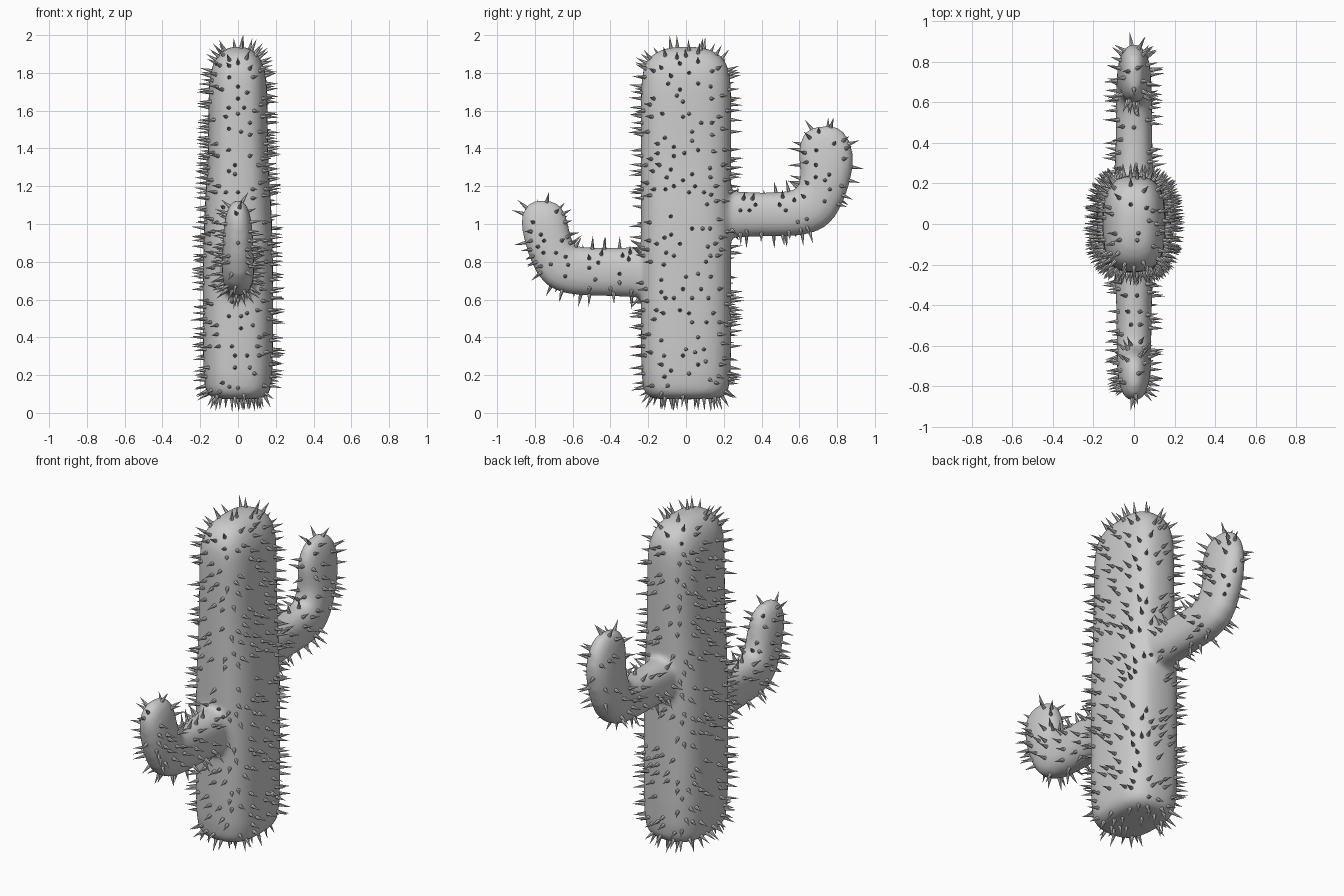
import bpy, bmesh, math, random
from mathutils import Vector, Matrix

if "Cube" in bpy.data.objects:
    bpy.data.objects.remove(bpy.data.objects["Cube"])

random.seed(4)
SEG = 28


def super_xy(t, p):
    c, s = math.cos(t), math.sin(t)
    return (math.copysign(abs(c) ** (2 / p), c), math.copysign(abs(s) ** (2 / p), s))


def loft(bm, rings, power):
    """Rings are (y, z, heading in degrees, in-plane half width, x half width)."""
    loops = []
    for y, z, ang, h, w in rings:
        a = math.radians(ang)
        n = Vector((0, -math.sin(a), math.cos(a)))
        loop = []
        for i in range(SEG):
            u, v = super_xy(2 * math.pi * i / SEG, power)
            loop.append(bm.verts.new(Vector((w * v, y, z)) + n * (h * u)))
        loops.append(loop)
    for A, B in zip(loops, loops[1:]):
        for i in range(SEG):
            j = (i + 1) % SEG
            bm.faces.new((A[i], A[j], B[j], B[i]))
    bm.faces.new(loops[0][::-1])
    bm.faces.new(loops[-1])


def new_object(name, bm):
    bmesh.ops.recalc_face_normals(bm, faces=bm.faces)
    me = bpy.data.meshes.new(name)
    bm.to_mesh(me)
    bm.free()
    ob = bpy.data.objects.new(name, me)
    bpy.context.collection.objects.link(ob)
    return ob


bm = bmesh.new()

# Trunk: (z, y half width, x half width)
trunk = [(.072, .10, .07), (.074, .18, .125), (.095, .215, .165), (.15, .24, .186),
         (.5, .241, .188), (.9, .241, .186), (1.1, .241, .177), (1.3, .241, .162),
         (1.5, .241, .158), (1.72, .241, .157), (1.81, .232, .147), (1.875, .205, .122),
         (1.915, .155, .09), (1.935, .09, .05), (1.938, .03, .015)]
loft(bm, [(0, z, 90, h, w) for z, h, w in trunk], 2.8)

# High arm towards the back
loft(bm, [(.12, 1.05, 0, .125, .10), (.24, 1.05, 0, .125, .097), (.4, 1.05, 0, .115, .09),
          (.56, 1.052, 0, .12, .09), (.635, 1.07, 20, .13, .089), (.695, 1.11, 45, .142, .087),
          (.745, 1.25, 83, .137, .083), (.742, 1.36, 93, .15, .075), (.732, 1.44, 97, .135, .063),
          (.722, 1.495, 97, .10, .045), (.715, 1.52, 97, .05, .02)], 2.3)

# Low arm towards the front
low = [(.12, .745, 0, .14, .10), (.25, .745, 0, .136, .095), (.4, .745, 0, .127, .087),
       (.58, .75, 0, .13, .086), (.635, .763, 20, .133, .086), (.695, .80, 45, .138, .085),
       (.745, .955, 83, .127, .08), (.752, 1.04, 92, .124, .069), (.752, 1.095, 92, .097, .05),
       (.752, 1.128, 92, .05, .022)]
loft(bm, [(-y, z, 180 - a, h, w) for y, z, a, h, w in low], 2.3)

# Fuse into one soft body
body = new_object("cactus_body", bm)
m = body.modifiers.new("soften", 'SUBSURF')
m.levels = m.render_levels = 1
m = body.modifiers.new("fuse", 'REMESH')
m.mode = 'VOXEL'
m.voxel_size = 0.016
m = body.modifiers.new("blend", 'SMOOTH')
m.factor = 0.5
m.iterations = 8
dg = bpy.context.evaluated_depsgraph_get()
body_mesh = bpy.data.meshes.new_from_object(body.evaluated_get(dg))
body.modifiers.clear()
body.data = body_mesh
for p in body_mesh.polygons:
    p.use_smooth = True

# Spines: small cones scattered over the skin
bm = bmesh.new()
faces = list(body_mesh.polygons)
random.shuffle(faces)
spots = []
for f in faces:
    c = f.center.copy()
    if all((c - s).length > 0.035 for s in spots):
        spots.append(c)
        n = f.normal.copy()
        tilt = Vector([random.uniform(-.12, .12) for _ in range(3)])
        d = (n + tilt).normalized()
        length = random.uniform(.062, .074)
        rot = d.to_track_quat('Z', 'Y').to_matrix().to_4x4()
        bmesh.ops.create_cone(bm, cap_ends=True, segments=7, radius1=.0115, radius2=.0005,
                              depth=length,
                              matrix=Matrix.Translation(c + d * (length / 2 - .006)) @ rot)
    if len(spots) >= 620:
        break
new_object("spines", bm)
